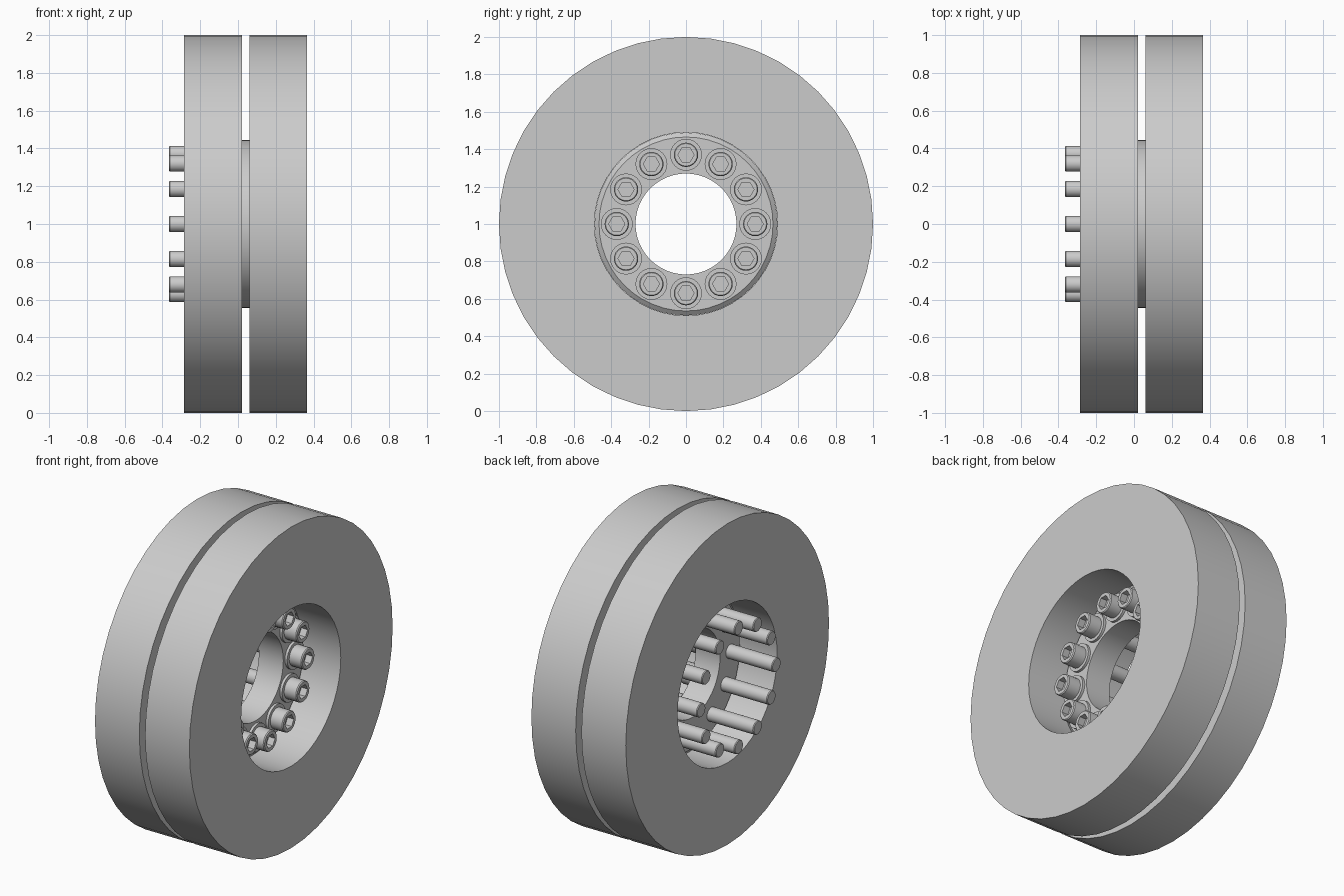
import bpy, bmesh
from math import sin, cos, pi, radians

if "Cube" in bpy.data.objects:
    bpy.data.objects.remove(bpy.data.objects["Cube"])

BOLTS, BOLT_CIRCLE = 12, 0.37


def lathe(name, profile, segs, closed=True, cy=0.0, cz=1.0):
    """Spin (x, radius) points about an x-parallel axis; a third item 'hex' gives a hexagonal loop."""
    bm = bmesh.new()
    loops = []
    for p in profile:
        loop = []
        for i in range(segs):
            a = 2 * pi * i / segs
            r = p[1]
            if len(p) > 2:
                r *= cos(pi / 6) / cos(a % (pi / 3) - pi / 6)
            loop.append(bm.verts.new((p[0], cy + r * cos(a), cz + r * sin(a))))
        loops.append(loop)
    pairs = list(zip(loops, loops[1:]))
    if closed:
        pairs.append((loops[-1], loops[0]))
    else:
        bm.faces.new(loops[0])
        bm.faces.new(loops[-1])
    for a, b in pairs:
        for i in range(segs):
            j = (i + 1) % segs
            bm.faces.new((a[i], a[j], b[j], b[i]))
    bmesh.ops.recalc_face_normals(bm, faces=bm.faces)
    me = bpy.data.meshes.new(name)
    bm.to_mesh(me)
    bm.free()
    ob = bpy.data.objects.new(name, me)
    bpy.context.collection.objects.link(ob)
    bpy.ops.object.select_all(action='DESELECT')
    ob.select_set(True)
    bpy.context.view_layer.objects.active = ob
    bpy.ops.object.shade_smooth_by_angle(angle=radians(30))
    return ob


# Two thick outer rings with a gap between them
for name, x0, x1 in (("left_ring", -0.285, 0.02), ("right_ring", 0.06, 0.365)):
    lathe(name, [(x0, 0.49), (x0, 1.0), (x1, 1.0), (x1, 0.49)], 48)

# Central hub plate, chamfered, with a groove in line with the gap
lathe("hub_plate", [(-0.045, 0.27), (-0.045, 0.465), (-0.025, 0.489), (0.02, 0.489),
                    (0.02, 0.445), (0.06, 0.445), (0.06, 0.489), (0.103, 0.489),
                    (0.123, 0.465), (0.123, 0.27)], 48)

# Ring of socket-head bolts with washers
for k in range(BOLTS):
    a = 2 * pi * k / BOLTS
    y, z = BOLT_CIRCLE * cos(a), 1 + BOLT_CIRCLE * sin(a)
    lathe(f"washer_{k + 1}", [(0.123, 0.045), (0.123, 0.085), (0.139, 0.085), (0.139, 0.045)],
          24, True, y, z)
    lathe(f"bolt_{k + 1}", [(-0.365, 0.039), (-0.36, 0.043), (0.139, 0.043), (0.139, 0.065),
                            (0.219, 0.065), (0.225, 0.06), (0.225, 0.043, 'hex'),
                            (0.182, 0.043, 'hex')], 24, False, y, z)
